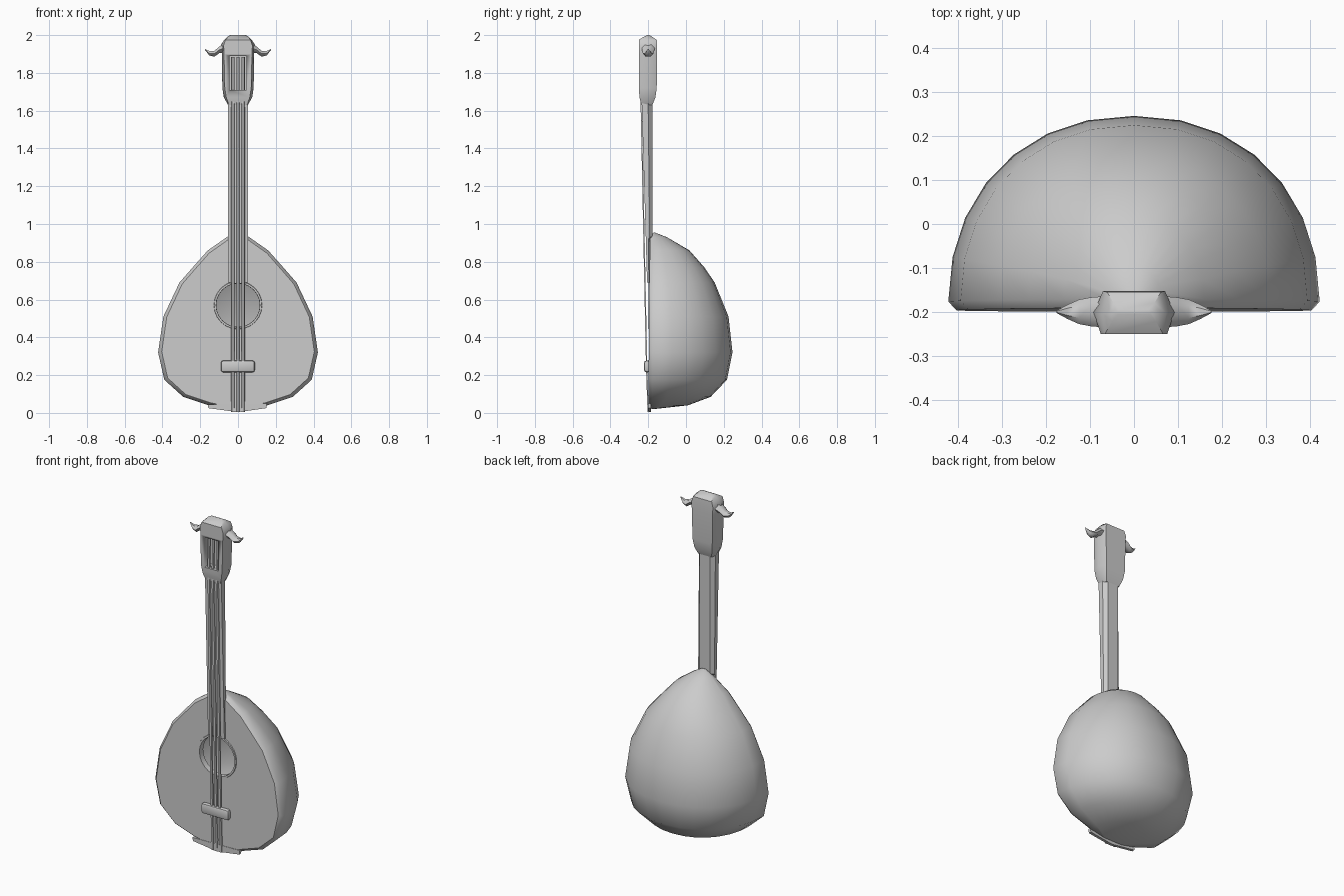
import bpy, bmesh, math
from mathutils import Vector

cube = bpy.data.objects.get("Cube")
if cube:
    bpy.data.objects.remove(cube, do_unlink=True)

grey = bpy.data.materials.new("plain grey")
grey.use_nodes = True
colour = (0.6, 0.6, 0.6, 1)
grey.diffuse_color = colour
grey.node_tree.nodes["Principled BSDF"].inputs["Base Color"].default_value = colour


def finish(name, bm, angle=40, recalc=True):
    if recalc:
        bmesh.ops.recalc_face_normals(bm, faces=bm.faces)
    mesh = bpy.data.meshes.new(name)
    bm.to_mesh(mesh)
    bm.free()
    mesh.materials.append(grey)
    ob = bpy.data.objects.new(name, mesh)
    bpy.context.collection.objects.link(ob)
    bpy.ops.object.select_all(action='DESELECT')
    ob.select_set(True)
    bpy.context.view_layer.objects.active = ob
    bpy.ops.object.shade_smooth_by_angle(angle=math.radians(angle))
    return ob


def skin(bm, rings, closed=True):
    """Join successive rings of points with quads."""
    rows = [[bm.verts.new(p) for p in ring] for ring in rings]
    n = len(rows[0])
    for a, b in zip(rows, rows[1:]):
        for i in range(n if closed else n - 1):
            j = (i + 1) % n
            bm.faces.new((a[i], a[j], b[j], b[i]))
    return rows


def loft(name, rings, angle=40):
    bm = bmesh.new()
    rows = skin(bm, rings)
    bm.faces.new(rows[0][::-1])
    bm.faces.new(rows[-1])
    return finish(name, bm, angle)


def box(name, low, high, bevel=0.0):
    bm = bmesh.new()
    bmesh.ops.create_cube(bm, size=1)
    low, high = Vector(low), Vector(high)
    for v in bm.verts:
        v.co = (low + high) / 2 + v.co * (high - low)
    if bevel:
        bmesh.ops.bevel(bm, geom=bm.edges[:], offset=bevel, segments=2,
                        profile=0.5, affect='EDGES')
    return finish(name, bm)


def front_y(z):
    return -0.2 + 0.01 * z


def circle(r, y, z, n=24):
    return [(r * math.cos(math.tau * i / n), y, z + r * math.sin(math.tau * i / n))
            for i in range(n)]


# Bowl: half-round sections of (height, half width, depth)
sections = [(0.02, 0.06, 0.03), (0.04, 0.155, 0.21), (0.085, 0.29, 0.33),
            (0.175, 0.39, 0.415), (0.32, 0.423, 0.443), (0.51, 0.395, 0.42),
            (0.69, 0.31, 0.345), (0.77, 0.24, 0.29), (0.86, 0.16, 0.21),
            (0.93, 0.06, 0.09), (0.955, 0.012, 0.012)]
STEPS = 14
rim_depth = 0.02
bm = bmesh.new()
rings = []
for z, w, d in sections:
    ring = []
    for i in range(STEPS + 1):
        a = math.pi * i / STEPS
        c, s = math.cos(a), math.sin(a)
        x = w * math.copysign(abs(c) ** 0.92, c)
        ring.append((x, front_y(z) + rim_depth + max(d - rim_depth, 0.005) * s ** 0.95, z))
    rings.append(ring)
rows = skin(bm, rings, closed=False)
bm.faces.new(rows[0])
bm.faces.new(rows[-1][::-1])

# Rounded front edge of the bowl
outline = [r[0] for r in rows] + [r[-1] for r in reversed(rows)]
inset = []
for v in outline:
    z = 0.45 + (v.co.z - 0.45) * 0.965
    inset.append((v.co.x * 0.955, front_y(z), z))
inner = [bm.verts.new(p) for p in inset]
for i in range(len(inner)):
    j = (i + 1) % len(inner)
    bm.faces.new((outline[i], outline[j], inner[j], inner[i]))
finish("bowl", bm, 60)

# Soundboard with an open sound hole
HOLE_Z, HOLE_R = 0.57, 0.12
bm = bmesh.new()
for loop in (inset, circle(HOLE_R, front_y(HOLE_Z), HOLE_Z)):
    verts = [bm.verts.new((x, front_y(z), z)) for x, y, z in loop]
    for i, v in enumerate(verts):
        bm.edges.new((v, verts[(i + 1) % len(verts)]))
bmesh.ops.triangle_fill(bm, use_beauty=True, edges=bm.edges[:], normal=(0, -1, 0))
for f in bm.faces:
    f.normal_update()
    if f.normal.y > 0:
        f.normal_flip()
finish("soundboard", bm, recalc=False)

# Rim around the sound hole
bm = bmesh.new()
skin(bm, [circle(r, y, HOLE_Z) for r, y in
          ((0.128, -0.193), (0.126, -0.199), (0.116, -0.199), (0.115, -0.165),
           (0.128, -0.165), (0.128, -0.193))])
bmesh.ops.remove_doubles(bm, verts=bm.verts[:], dist=0.0001)
finish("sound_hole_rim", bm)

# Tail plate folded over the lower edge
tail = [(-0.16, 0.045), (-0.157, 0.025), (0, 0.004), (0.15, 0.025), (0.153, 0.05)]
loft("tail_plate", [[(x, y, z) for x, z in tail] for y in (-0.202, -0.185)])


# Neck: flat front, rounded back
def neck_ring(z, front, back, w=0.054):
    mid = front + (back - front) * 0.6
    half = [(w, front), (w, mid), (w * 0.65, back)]
    return [(x, y, z) for x, y in half] + [(-x, y, z) for x, y in reversed(half)]


loft("neck", [neck_ring(0.69, -0.206, -0.19), neck_ring(0.92, -0.213, -0.19),
              neck_ring(0.93, -0.213, -0.178), neck_ring(1.66, -0.235, -0.178)])


# Head: six-sided sections, rounded at the crown
def head_ring(z, mid, flat, front, back):
    y = (front + back) / 2
    half = [(flat, front), (mid, y), (flat * 0.93, back)]
    return [(x, yy, z) for x, yy in half] + [(-x, yy, z) for x, yy in reversed(half)]


head = loft("head", [
    head_ring(1.63, 0.052, 0.048, -0.236, -0.178),
    head_ring(1.67, 0.075, 0.062, -0.246, -0.162),
    head_ring(1.72, 0.083, 0.07, -0.25, -0.155),
    head_ring(1.90, 0.085, 0.074, -0.25, -0.153),
    head_ring(1.945, 0.092, 0.076, -0.25, -0.153),
    head_ring(1.975, 0.073, 0.066, -0.25, -0.155),
    head_ring(1.992, 0.055, 0.05, -0.222, -0.18),
    head_ring(2.0, 0.04, 0.036, -0.205, -0.195)], 35)

# Recessed string slot in the head
cutter = box("slot_cutter", (-0.046, -0.3, 1.71), (0.046, -0.195, 1.89))
cutter.hide_render = True
cut = head.modifiers.new("slot", 'BOOLEAN')
cut.operation = 'DIFFERENCE'
cut.solver = 'EXACT'
cut.object = cutter
bpy.context.view_layer.objects.active = head
bpy.ops.object.modifier_apply(modifier=cut.name)
bpy.data.objects.remove(cutter, do_unlink=True)

# Curved horns on both sides of the head: (x, low z, high z, half depth)
horn = [(0.06, 1.91, 1.965, 0.036), (0.098, 1.905, 1.94, 0.033),
        (0.125, 1.886, 1.917, 0.028), (0.152, 1.892, 1.916, 0.016),
        (0.176, 1.923, 1.927, 0.003)]
for side, label in ((1, "left"), (-1, "right")):
    rings = []
    for x, low, high, dy in horn:
        ring = []
        for i in range(6):
            a = math.tau * i / 6
            ring.append((side * x, -0.2 + dy * math.cos(a),
                         (low + high) / 2 + (high - low) / 2 * math.sin(a) / 0.866))
        rings.append(ring)
    loft(label + "_horn", rings, 50)

# Strings from the head slot to the tail
path = [(0.006, -0.204), (0.25, -0.212), (1.66, -0.241), (1.885, -0.236)]
for x, label in ((-0.027, "right"), (0, "middle"), (0.027, "left")):
    rings = []
    for z, y in path:
        rings.append([(x - 0.009, y + 0.007, z), (x - 0.006, y, z),
                      (x + 0.006, y, z), (x + 0.009, y + 0.007, z)])
    loft(label + "_string", rings)

# Bridge
box("bridge", (-0.091, -0.222, 0.215), (0.089, -0.19, 0.277), 0.012)
